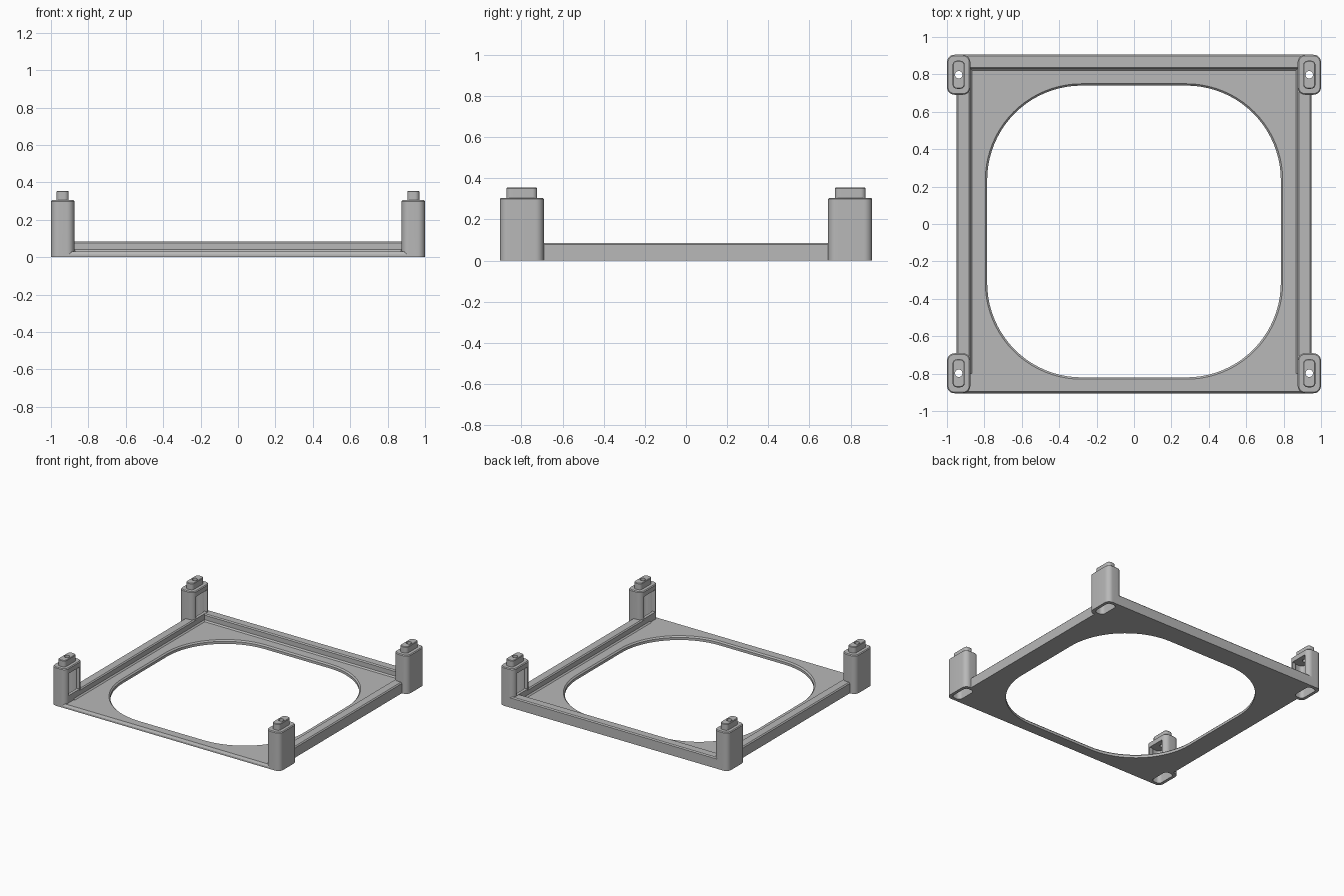
import bpy
import bmesh
from math import cos, sin, pi

if "Cube" in bpy.data.objects:
    bpy.data.objects.remove(bpy.data.objects["Cube"])

grey = bpy.data.materials.new("matte_grey")
grey.use_nodes = True
colour = (0.48, 0.48, 0.48, 1)
grey.diffuse_color = colour
grey.node_tree.nodes["Principled BSDF"].inputs["Base Color"].default_value = colour


def loft(name, sections):
    """Closed solid through matching loops of 3D points."""
    bm = bmesh.new()
    loops = [[bm.verts.new(p) for p in s] for s in sections]
    for a, b in zip(loops, loops[1:]):
        for i in range(len(a)):
            j = (i + 1) % len(a)
            bm.faces.new((a[i], a[j], b[j], b[i]))
    bm.faces.new(loops[0][::-1])
    bm.faces.new(loops[-1])
    bmesh.ops.recalc_face_normals(bm, faces=bm.faces)
    mesh = bpy.data.meshes.new(name)
    bm.to_mesh(mesh)
    bm.free()
    mesh.materials.append(grey)
    obj = bpy.data.objects.new(name, mesh)
    bpy.context.collection.objects.link(obj)
    return obj


def rounded(cx, cy, w, d, r, z, steps=8):
    """Rounded rectangle loop at height z."""
    loop = []
    for k, (sx, sy) in enumerate([(1, 1), (-1, 1), (-1, -1), (1, -1)]):
        for i in range(steps + 1):
            a = (k + i / steps) * pi / 2
            loop.append((cx + sx * (w / 2 - r) + r * cos(a),
                         cy + sy * (d / 2 - r) + r * sin(a), z))
    return loop


def pillar(name, cx, cy, w, d, r, levels, steps=8):
    """Upright rounded solid; levels are (height, inset) pairs."""
    return loft(name, [rounded(cx, cy, w - 2 * i, d - 2 * i, r - i, z, steps)
                       for z, i in levels])


def combine(target, other, operation):
    mod = target.modifiers.new(operation.title(), "BOOLEAN")
    mod.operation, mod.object, mod.solver = operation, other, "EXACT"
    bpy.context.view_layer.objects.active = target
    bpy.ops.object.modifier_apply(modifier=mod.name)
    bpy.data.objects.remove(other)


# Base plate with a chamfered front edge
HALF, DEPTH, PLATE, RAIL = 0.95, 0.905, 0.03, 0.085
plate_profile = [(-DEPTH, 0), (DEPTH, 0), (DEPTH, PLATE),
                 (0.01 - DEPTH, PLATE), (-DEPTH, 0.014)]
frame = loft("stacking_frame", [[(x, y, z) for y, z in plate_profile]
                                for x in (-HALF, HALF)])

# Rail section: distance in from the outer face, height
rail_profile = [(0, 0), (0.085, 0), (0.085, PLATE), (0.075, PLATE + 0.01),
                (0.075, RAIL - 0.008), (0.067, RAIL), (0.008, RAIL),
                (0, RAIL - 0.008)]
for side in (-1, 1):
    combine(frame, loft("side_rail", [[(side * (HALF - u), y, z) for u, z in rail_profile]
                                      for y in (-0.8, DEPTH - 0.02)]), "UNION")
combine(frame, loft("back_rail", [[(x, DEPTH - u, z) for u, z in rail_profile]
                                  for x in (-0.93, 0.93)]), "UNION")

# Corner posts with locating pegs
PX, PY, TOP, PEG = 0.9375, 0.798, 0.305, 0.355
corners = [(sx, sy) for sx in (-1, 1) for sy in (-1, 1)]
for sx, sy in corners:
    x, y = sx * PX, sy * PY
    combine(frame, pillar("post", x, y, 0.125, 0.214, 0.04,
                          [(0, 0), (TOP - 0.006, 0), (TOP, 0.006)]), "UNION")
    combine(frame, pillar("peg", x, y, 0.065, 0.15, 0.024,
                          [(TOP - 0.02, 0), (PEG - 0.004, 0), (PEG, 0.004)]), "UNION")

# Sockets, inward windows and screw holes
for sx, sy in corners:
    x, y = sx * PX, sy * PY
    combine(frame, pillar("socket", x, y, 0.077, 0.162, 0.028,
                          [(-0.05, 0), (0.265, 0)]), "DIFFERENCE")
    combine(frame, pillar("window", sx * 0.88, y, 0.1, 0.14, 0.001,
                          [(RAIL + 0.002, 0), (0.262, 0)], 1), "DIFFERENCE")
    combine(frame, pillar("screw_hole", x, y, 0.04, 0.04, 0.0199,
                          [(0.2, 0), (0.4, 0)], 5), "DIFFERENCE")

# Large rounded opening with a chamfered upper rim
combine(frame, pillar("opening", 0, -0.04, 1.59, 1.58, 0.515,
                      [(-0.05, 0.01), (PLATE - 0.01, 0.01), (PLATE, 0), (0.06, 0)], 20),
        "DIFFERENCE")

bpy.ops.object.select_all(action="DESELECT")
frame.select_set(True)
bpy.context.view_layer.objects.active = frame
bpy.ops.object.shade_smooth_by_angle(angle=0.5)
